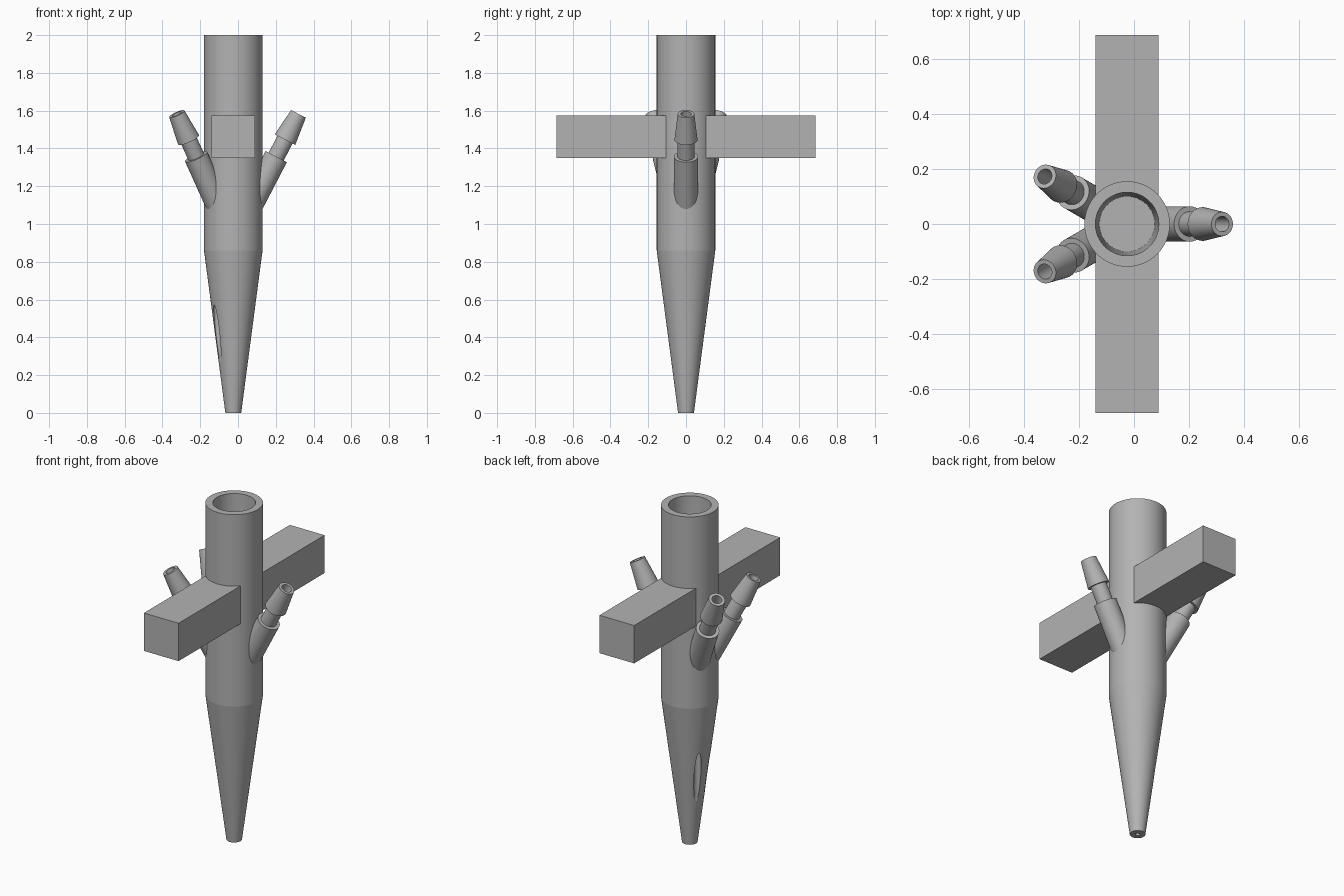
import bpy
import bmesh
import math
from mathutils import Matrix, Vector

if "Cube" in bpy.data.objects:
    bpy.data.objects.remove(bpy.data.objects["Cube"], do_unlink=True)

AXIS_X = -0.025
SEGMENTS = 96

grey = bpy.data.materials.new("plain_grey")
grey.use_nodes = True
colour = (0.45, 0.45, 0.45, 1)
grey.diffuse_color = colour
grey.node_tree.nodes["Principled BSDF"].inputs["Base Color"].default_value = colour


def finish(name, bm, matrix):
    """Turn a bmesh into a named object with the grey material."""
    bmesh.ops.remove_doubles(bm, verts=bm.verts, dist=1e-5)
    bmesh.ops.recalc_face_normals(bm, faces=bm.faces)
    bm.transform(matrix)
    mesh = bpy.data.meshes.new(name)
    bm.to_mesh(mesh)
    bm.free()
    mesh.materials.append(grey)
    obj = bpy.data.objects.new(name, mesh)
    bpy.context.collection.objects.link(obj)
    return obj


def lathe(name, profile, matrix):
    """Spin a profile of (radius, height) points around z."""
    bm = bmesh.new()
    verts = [bm.verts.new((r, 0, z)) for r, z in profile]
    edges = [bm.edges.new(pair) for pair in zip(verts, verts[1:])]
    bmesh.ops.spin(bm, geom=verts + edges, cent=(0, 0, 0), axis=(0, 0, 1),
                   angle=math.tau, steps=SEGMENTS)
    return finish(name, bm, matrix)


def smooth(obj):
    bpy.ops.object.select_all(action="DESELECT")
    obj.select_set(True)
    bpy.context.view_layer.objects.active = obj
    bpy.ops.object.shade_smooth_by_angle(angle=math.radians(6))


def boolean(obj, cutter):
    mod = obj.modifiers.new("cut", "BOOLEAN")
    mod.operation = "DIFFERENCE"
    mod.solver = "EXACT"
    mod.object = cutter
    bpy.context.view_layer.objects.active = obj
    bpy.ops.object.modifier_apply(modifier=mod.name)
    bpy.data.objects.remove(cutter, do_unlink=True)


centre = Matrix.Translation((AXIS_X, 0, 0))

# Tapered nozzle body with a wide top bore and a tiny outlet
body = lathe("nozzle_body", [
    (0, 0.2), (0.012, 0.2), (0.012, 0), (0.042, 0), (0.155, 0.86),
    (0.155, 2), (0.115, 2), (0.1, 1.3), (0, 1.3)], centre)

# Vertical channels that break out through the cone
for angle in (150, 210):
    place = centre @ Matrix.Rotation(math.radians(angle), 4, "Z") \
        @ Matrix.Translation((0.097, 0, 0))
    cutter = lathe("channel_cutter",
                   [(0, 0.1), (0.02, 0.1), (0.02, 1.05), (0, 1.05)], place)
    cutter.hide_render = True
    boolean(body, cutter)
smooth(body)

# Angled hose ports: sleeve, neck and barbed tip, measured down from the tip
port_profile = [
    (0, -0.62), (0.064, -0.62), (0.064, -0.255), (0.045, -0.255),
    (0.045, -0.154), (0.061, -0.154), (0.044, 0), (0.028, 0),
    (0.028, -0.5), (0, -0.5)]
tip = Vector((0.345, 0, 1.583))
for name, angle in (("side", 0), ("back", 150), ("front", 210)):
    place = centre @ Matrix.Rotation(math.radians(angle), 4, "Z") \
        @ Matrix.Translation(tip) @ Matrix.Rotation(math.radians(27.5), 4, "Y")
    smooth(lathe(name + "_hose_port", port_profile, place))

# Square mounting arms, trimmed to the round body
for name, side in (("front", -1), ("back", 1)):
    bm = bmesh.new()
    bmesh.ops.create_cube(bm, size=1)
    place = Matrix.Translation((AXIS_X, side * 0.3425, 1.4625)) \
        @ Matrix.Diagonal((0.228, 0.685, 0.225, 1))
    arm = finish(name + "_arm", bm, place)
    trim = lathe("arm_trim_cutter",
                 [(0, 1.2), (0.15, 1.2), (0.15, 1.7), (0, 1.7)], centre)
    trim.hide_render = True
    boolean(arm, trim)
    smooth(arm)
